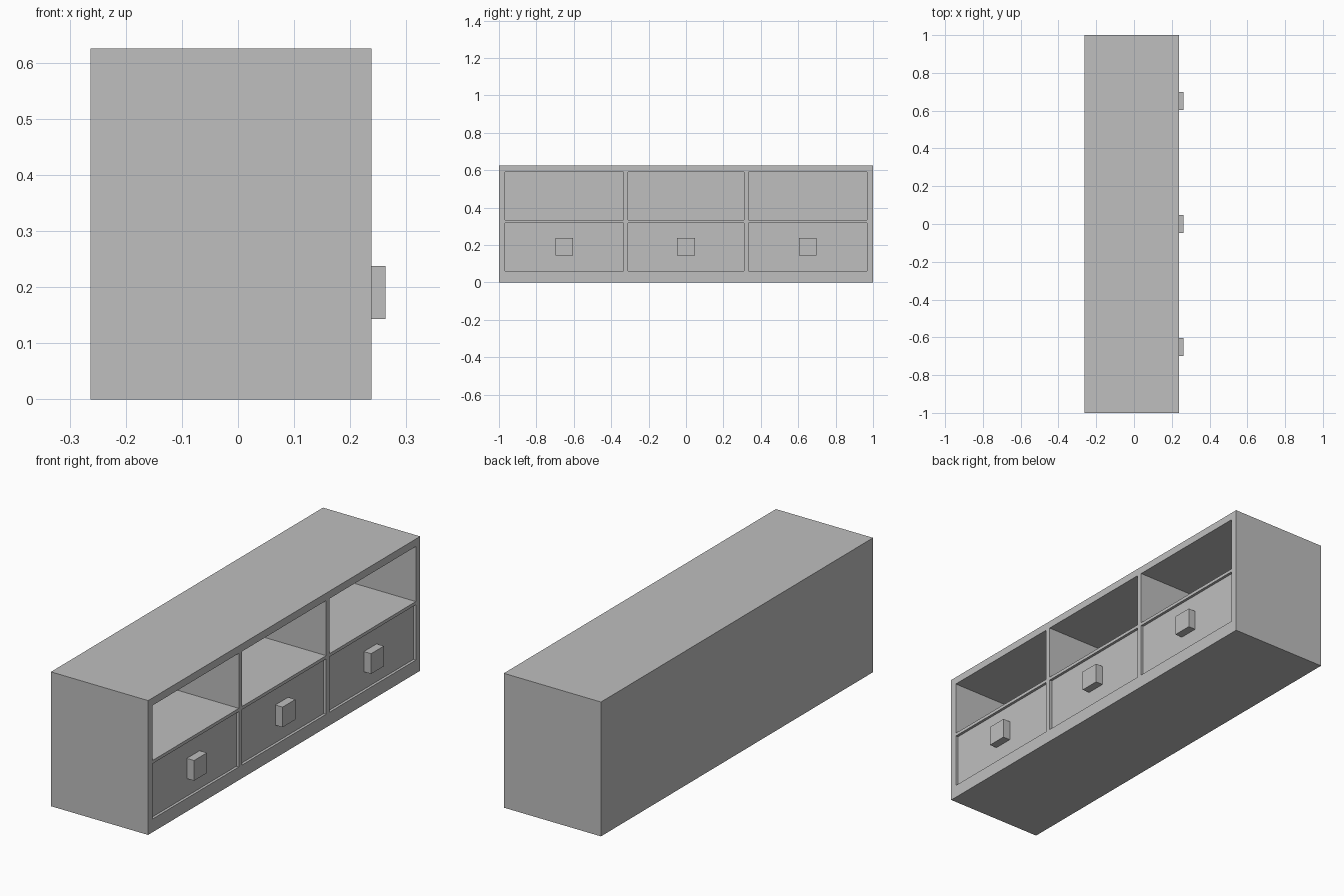
import bpy

default = bpy.data.objects.get("Cube")
if default:
    bpy.data.objects.remove(default, do_unlink=True)

GREY = (0.52, 0.52, 0.52, 1)
mat = bpy.data.materials.new("plain grey")
mat.use_nodes = True
mat.diffuse_color = GREY
mat.node_tree.nodes["Principled BSDF"].inputs["Base Color"].default_value = GREY


def box(name, x, y, z):
    """Box from (low, high) ranges on each axis."""
    ranges = (x, y, z)
    bpy.ops.mesh.primitive_cube_add(size=1, location=[(a + b) / 2 for a, b in ranges])
    ob = bpy.context.object
    ob.name = name
    ob.scale = [b - a for a, b in ranges]
    bpy.ops.object.transform_apply(location=False, rotation=False, scale=True)
    ob.data.materials.append(mat)
    return ob


BACK, FACE = -0.2625, 0.2375       # cabinet depth range, open side at +x
INNER = BACK + 0.03                # inside of the back panel
DRAWER_FACE = FACE - 0.0125        # drawers sit slightly inside the frame
BAYS = {"right": (-0.968, -0.333), "middle": (-0.309, 0.309), "left": (0.333, 0.968)}
LOWER, UPPER = (0.0615, 0.319), (0.334, 0.59)

# Cabinet body with three open cubbies above three drawer bays
body = box("cabinet_body", (BACK, FACE), (-1, 1), (0, 0.625))
cutters = []
for side, y in BAYS.items():
    for row in (LOWER, UPPER):
        cutters.append(box("opening_cutter", (INNER, FACE + 0.1), y, row))

for cutter in cutters:
    mod = body.modifiers.new("opening", "BOOLEAN")
    mod.operation = "DIFFERENCE"
    mod.solver = "EXACT"
    mod.object = cutter
bpy.context.view_layer.objects.active = body
for mod in list(body.modifiers):
    bpy.ops.object.modifier_apply(modifier=mod.name)
for cutter in cutters:
    bpy.data.objects.remove(cutter, do_unlink=True)

# Drawers with square block handles
for side, y in BAYS.items():
    box(side + "_drawer", (INNER, DRAWER_FACE), y, LOWER)
    mid_y, mid_z, half = sum(y) / 2, sum(LOWER) / 2, 0.047
    box(side + "_handle", (DRAWER_FACE, 0.2625),
        (mid_y - half, mid_y + half), (mid_z - half, mid_z + half))
